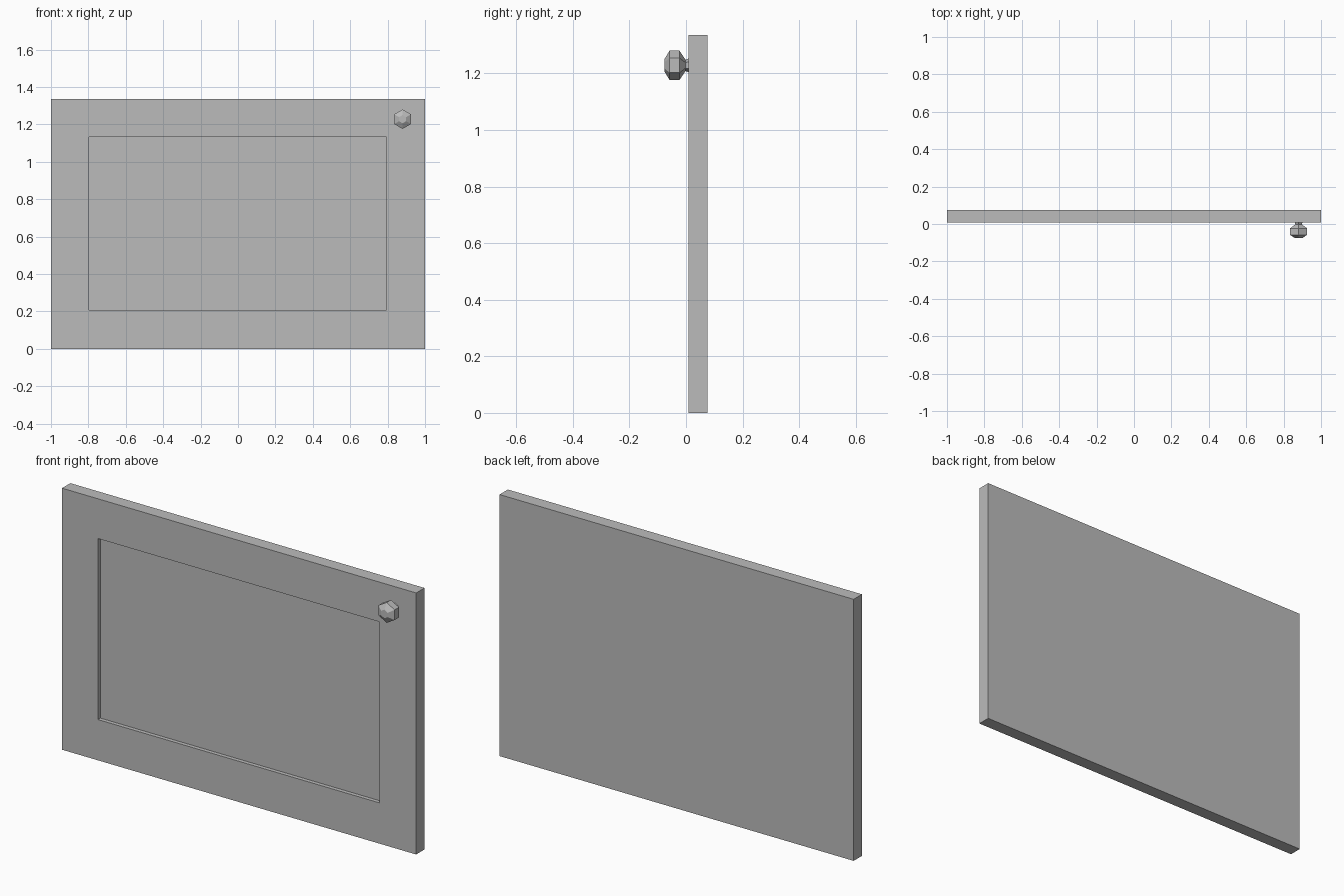
import bpy
import bmesh
from math import cos, sin, tau, pi
from mathutils import Vector

cube = bpy.data.objects.get("Cube")
if cube:
    bpy.data.objects.remove(cube, do_unlink=True)

grey = bpy.data.materials.new("plain grey")
grey.use_nodes = True
colour = (0.5, 0.5, 0.5, 1)
grey.diffuse_color = colour
grey.node_tree.nodes["Principled BSDF"].inputs["Base Color"].default_value = colour


def add_object(name, bm):
    bmesh.ops.recalc_face_normals(bm, faces=bm.faces)
    mesh = bpy.data.meshes.new(name)
    bm.to_mesh(mesh)
    bm.free()
    mesh.materials.append(grey)
    obj = bpy.data.objects.new(name, mesh)
    bpy.context.collection.objects.link(obj)
    return obj


# Door slab with a shallow panel sunk into its front
FRONT, BACK, HEIGHT = 0.009, 0.076, 1.335
bm = bmesh.new()
bmesh.ops.create_cube(bm, size=1)
for v in bm.verts:
    v.co = Vector((v.co.x * 2, BACK if v.co.y > 0 else FRONT, (v.co.z + 0.5) * HEIGHT))
bm.normal_update()
front = min(bm.faces, key=lambda f: f.calc_center_median().y)
bmesh.ops.inset_region(bm, faces=[front], thickness=0.205)
for v in front.verts:
    v.co.x = 0.793 if v.co.x > 0 else -0.797
    v.co.z = 1.132 if v.co.z > HEIGHT / 2 else 0.208
bmesh.ops.inset_region(bm, faces=[front], thickness=0)
for v in front.verts:
    v.co.y += 0.02
add_object("door_panel", bm)

# Six-sided knob, turned around the y axis: (y, radius) from the door outward
profile = [(0.012, 0.025), (-0.002, 0.02), (-0.023, 0.052), (-0.058, 0.052), (-0.076, 0.022)]
bm = bmesh.new()
rings = []
for y, r in profile:
    angles = [pi / 2 + tau * i / 6 for i in range(6)]
    rings.append([bm.verts.new((0.88 + r * cos(a), y, 1.228 + r * sin(a))) for a in angles])
for a, b in zip(rings, rings[1:]):
    for i in range(6):
        j = (i + 1) % 6
        bm.faces.new((a[i], a[j], b[j], b[i]))
bm.faces.new(rings[0])
bm.faces.new(rings[-1])
add_object("knob", bm)
